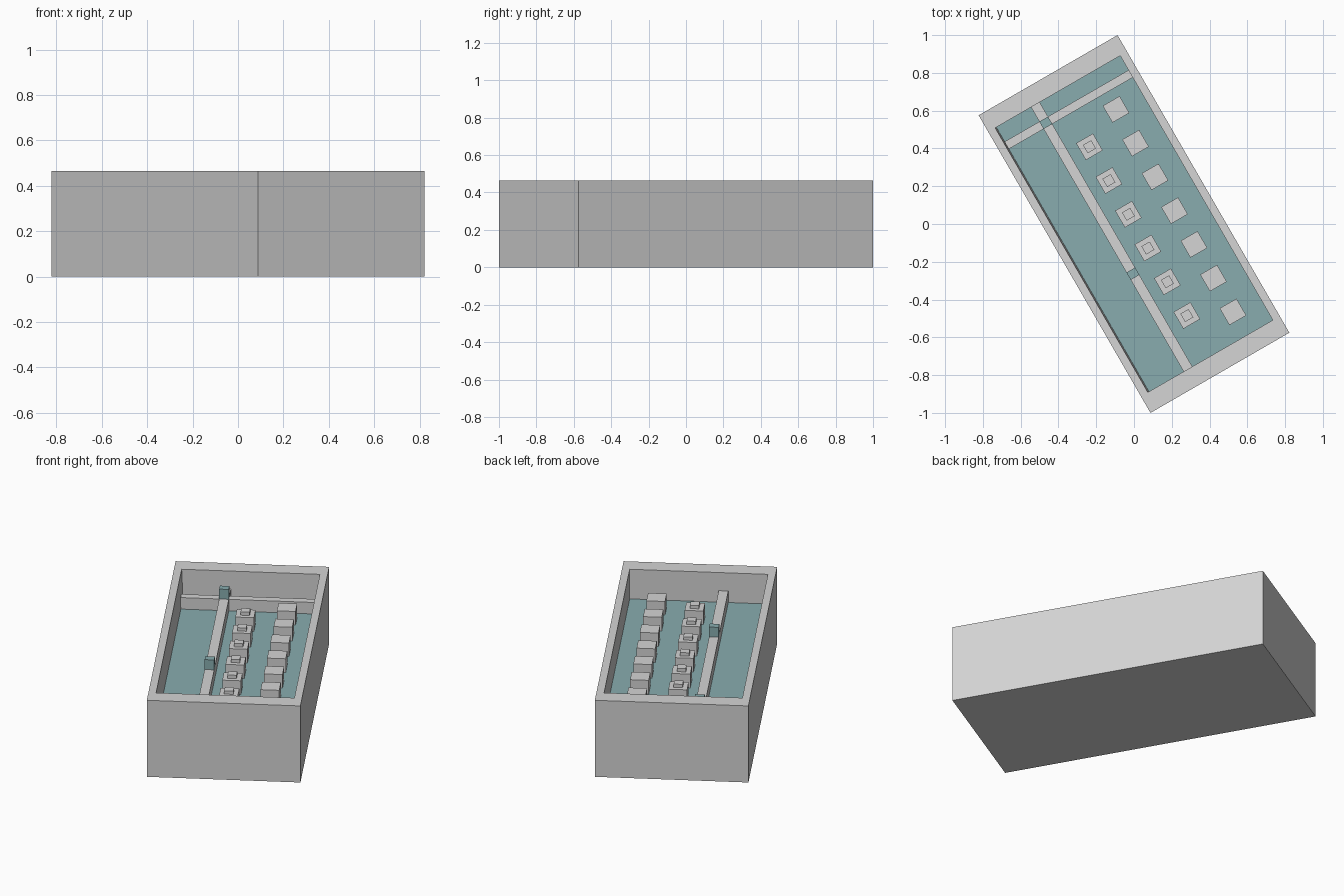
import bpy
import bmesh
from math import radians
from mathutils import Matrix

old = bpy.data.objects.get("Cube")
if old:
    bpy.data.objects.remove(old, do_unlink=True)

TURN = Matrix.Rotation(radians(30), 4, "Z")  # whole tray is turned on the ground
FLOOR, RIM = 0.285, 0.465
BAR_TOP = 0.355
BLOCK_TOP = 0.368


def material(name, rgb):
    m = bpy.data.materials.new(name)
    m.use_nodes = True
    m.diffuse_color = (*rgb, 1)
    m.node_tree.nodes["Principled BSDF"].inputs["Base Color"].default_value = (*rgb, 1)
    return m


grey = material("light grey", (0.66, 0.66, 0.66))
teal = material("muted teal", (0.246, 0.413, 0.429))


def finish(name, bm, *mats):
    bmesh.ops.recalc_face_normals(bm, faces=bm.faces)
    mesh = bpy.data.meshes.new(name)
    bm.to_mesh(mesh)
    bm.free()
    for m in mats:
        mesh.materials.append(m)
    ob = bpy.data.objects.new(name, mesh)
    ob.matrix_world = TURN
    bpy.context.collection.objects.link(ob)
    return ob


def box(name, u, v, z, mat):
    """Box from (low, high) ranges along the tray's width, length and height."""
    bm = bmesh.new()
    bmesh.ops.create_cube(bm, size=1)
    for vert in bm.verts:
        vert.co = [r[0] if c < 0 else r[1] for c, r in zip(vert.co, (u, v, z))]
    return finish(name, bm, mat)


def around(c, size):
    return (c - size / 2, c + size / 2)


# Tray: rings from outer bottom, over the rim, down to the cavity floor
bm = bmesh.new()
rings = []
for left, right, half_len, z in ((-0.4245, 0.4245, 0.9096, 0), (-0.4245, 0.4245, 0.9096, RIM),
                                 (-0.382, 0.382, 0.808, RIM), (-0.375, 0.382, 0.808, FLOOR)):
    corners = ((left, -half_len), (right, -half_len), (right, half_len), (left, half_len))
    rings.append([bm.verts.new((x, y, z)) for x, y in corners])
for a, b in zip(rings, rings[1:]):
    for i in range(4):
        j = (i + 1) % 4
        bm.faces.new((a[i], a[j], b[j], b[i]))
bm.faces.new(rings[0])
bm.faces.new(rings[-1]).material_index = 1
finish("tray", bm, grey, teal)

# Low dividing bars across the floor
BAR_U, CROSS_V = (-0.163, -0.11), (0.675, 0.72)
box("long_bar", BAR_U, (-0.808, 0.808), (FLOOR, BAR_TOP), grey)
box("cross_bar", (-0.376, 0.382), CROSS_V, (FLOOR, BAR_TOP), grey)

# Small posts standing on the bars
for name, v in (("crossing_post", CROSS_V), ("middle_post", around(-0.225, 0.045))):
    box(name, BAR_U, v, (BAR_TOP, BAR_TOP + 0.06), teal)

# Row of blocks with raised caps
for i in range(6):
    v = 0.472 - 0.2063 * i
    box(f"capped_block_{i + 1}", around(0, 0.103), around(v, 0.103), (FLOOR, BLOCK_TOP), grey)
    box(f"block_cap_{i + 1}", around(0, 0.05), around(v, 0.05), (BLOCK_TOP, BLOCK_TOP + 0.02), grey)

# Row of plain blocks
for i in range(7):
    v = 0.573 - 0.2063 * i
    box(f"plain_block_{i + 1}", around(0.221, 0.103), around(v, 0.103), (FLOOR, BLOCK_TOP), grey)
